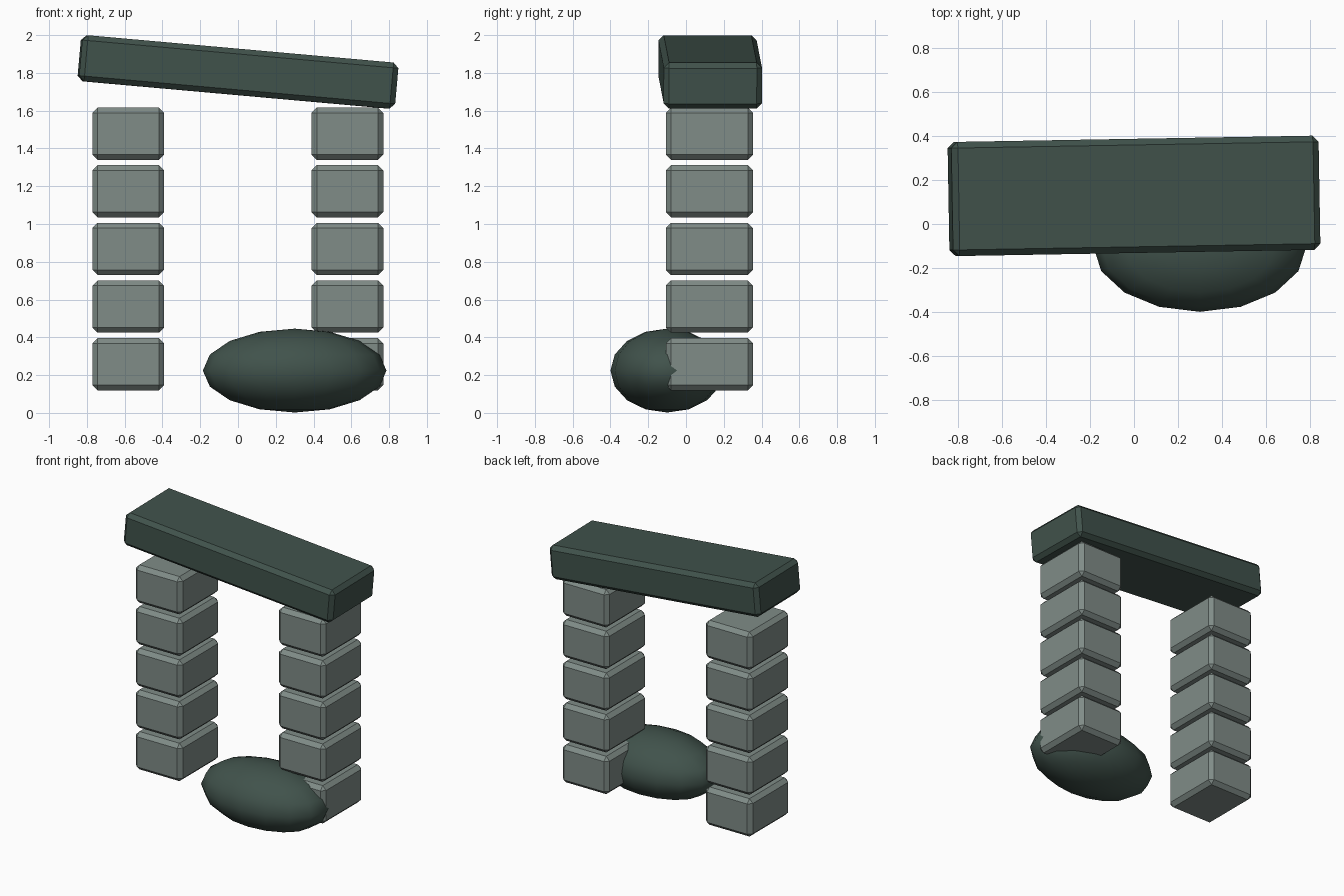
import bpy
import math

if "Cube" in bpy.data.objects:
    bpy.data.objects.remove(bpy.data.objects["Cube"])


def make_material(name, color):
    m = bpy.data.materials.new(name)
    m.diffuse_color = (*color, 1)
    m.use_nodes = True
    m.node_tree.nodes["Principled BSDF"].inputs["Base Color"].default_value = m.diffuse_color
    return m


dark = make_material("dark green stone", (0.052, 0.085, 0.071))
grey = make_material("grey stone", (0.215, 0.263, 0.245))


def stone_block(name, loc, size, mat, rot=(0, 0, 0), bevel=0.028):
    bpy.ops.mesh.primitive_cube_add(size=1, location=loc, rotation=rot)
    ob = bpy.context.object
    ob.name = name
    ob.scale = size
    bpy.ops.object.transform_apply(location=False, rotation=False, scale=True)
    mod = ob.modifiers.new("worn edges", 'BEVEL')
    mod.width = bevel
    mod.segments = 1
    ob.data.materials.append(mat)
    return ob


# two pillars of five separated blocks
for side, x in (("left", -0.581), ("right", 0.579)):
    for i in range(5):
        stone_block(f"{side}_pillar_block_{i + 1}",
                    (x, 0.124, 0.258 + 0.305 * i), (0.38, 0.462, 0.277), grey)

# tilted lintel across the top
stone_block("lintel", (0, 0.128, 1.805), (1.68, 0.52, 0.245), dark,
            rot=(0, math.radians(5.1), math.radians(1)))

# fallen rounded boulder at the foot of the right pillar
bpy.ops.mesh.primitive_uv_sphere_add(segments=16, ring_count=8, radius=1,
                                     location=(0.3, -0.1, 0.224))
boulder = bpy.context.object
boulder.name = "boulder"
boulder.scale = (0.486, 0.3, 0.222)
bpy.ops.object.transform_apply(location=False, rotation=False, scale=True)
bpy.ops.object.shade_smooth()
boulder.data.materials.append(dark)
